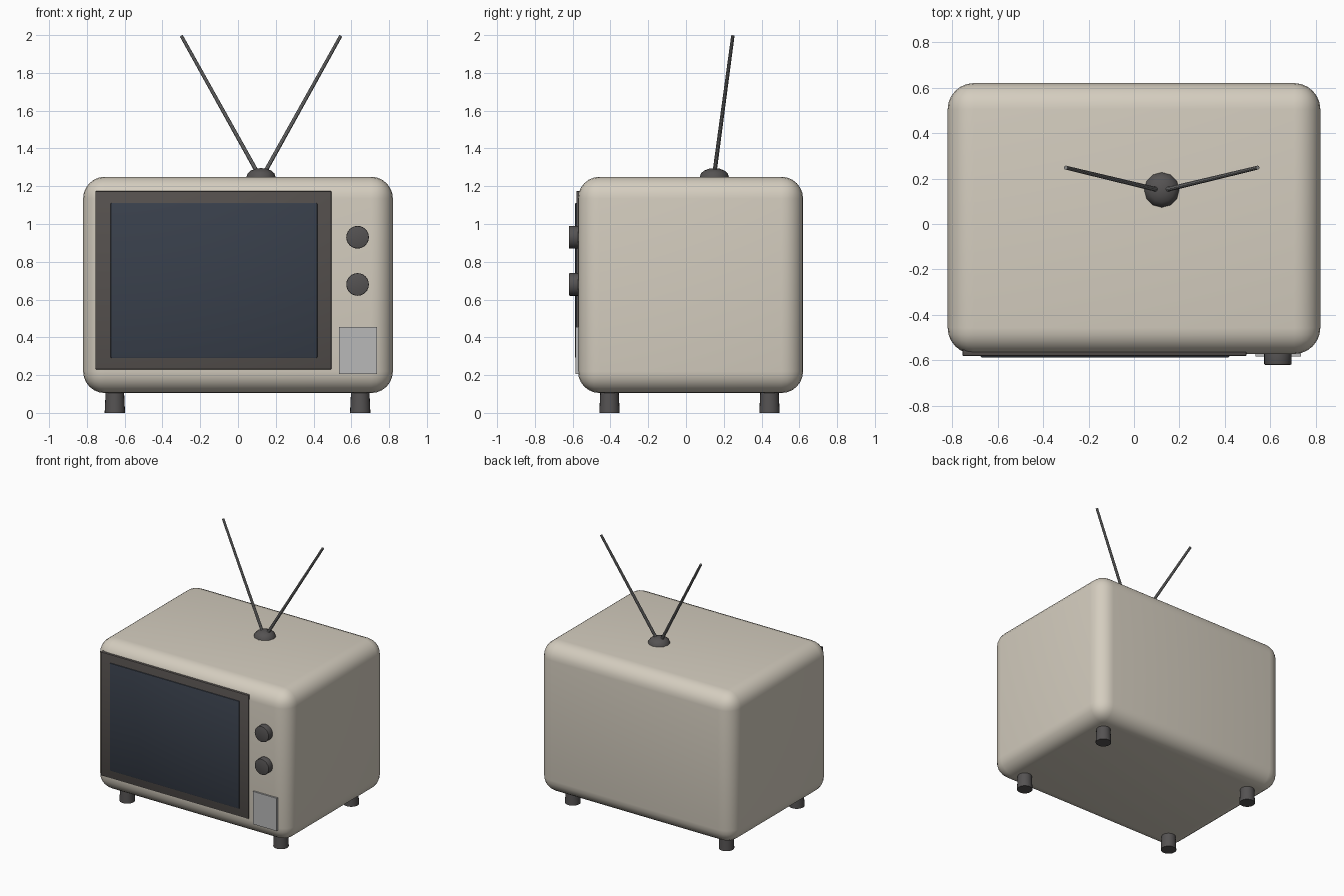
import bpy, math
from mathutils import Vector

if "Cube" in bpy.data.objects:
    bpy.data.objects.remove(bpy.data.objects["Cube"])


def material(name, r, g, b):
    m = bpy.data.materials.new(name)
    m.diffuse_color = (r, g, b, 1)
    m.use_nodes = True
    m.node_tree.nodes["Principled BSDF"].inputs["Base Color"].default_value = m.diffuse_color
    return m


CREAM = material("cream", 0.66, 0.61, 0.52)
DARK = material("dark_grey", 0.09, 0.085, 0.085)
BEZEL = material("bezel_brown", 0.09, 0.08, 0.075)
GLASS = material("glass_blue", 0.04, 0.05, 0.07)
SILVER = material("silver", 0.48, 0.48, 0.48)
METAL = material("metal", 0.25, 0.25, 0.25)


def finish(ob, name, mat, bevel=0, segments=2):
    ob.name = name
    ob.data.materials.append(mat)
    if bevel:
        mod = ob.modifiers.new("Bevel", 'BEVEL')
        mod.width, mod.segments = bevel, segments
        bpy.ops.object.modifier_apply(modifier=mod.name)
    bpy.ops.object.shade_smooth_by_angle(angle=math.radians(35))
    return ob


def box(name, lo, hi, mat, bevel=0, segments=2):
    lo, hi = Vector(lo), Vector(hi)
    bpy.ops.mesh.primitive_cube_add(size=1, location=(lo + hi) / 2)
    ob = bpy.context.object
    ob.scale = hi - lo
    bpy.ops.object.transform_apply(location=False, rotation=False, scale=True)
    return finish(ob, name, mat, bevel, segments)


def rod(name, a, b, r1, r2, mat, sides=24, bevel=0):
    a, b = Vector(a), Vector(b)
    d = b - a
    bpy.ops.mesh.primitive_cone_add(vertices=sides, radius1=r1, radius2=r2,
                                    depth=d.length, location=(a + b) / 2)
    ob = bpy.context.object
    ob.rotation_euler = d.to_track_quat('Z', 'Y').to_euler()
    return finish(ob, name, mat, bevel)


# Rounded cabinet
box("cabinet", (-0.82, -0.572, 0.105), (0.82, 0.62, 1.25), CREAM, 0.115, 6)

# Front face: bezel, screen and control plate
box("bezel", (-0.755, -0.581, 0.23), (0.495, -0.50, 1.175), BEZEL, 0.006)
box("screen", (-0.675, -0.587, 0.29), (0.42, -0.52, 1.112), GLASS, 0.006)
box("speaker_plate", (0.535, -0.584, 0.205), (0.735, -0.54, 0.455), SILVER)

# Control knobs
for i, z in enumerate((0.93, 0.68)):
    rod(f"knob_{i + 1}", (0.633, -0.55, z), (0.633, -0.62, z), 0.06, 0.06, DARK, 24, 0.005)

# Four feet, wider at the floor
for side, x in (("left", -0.652), ("right", 0.647)):
    for end, y in (("front", -0.405), ("back", 0.442)):
        rod(f"{end}_{side}_foot", (x, y, 0), (x, y, 0.13), 0.054, 0.048, DARK, 20)

# Antenna base dome
bpy.ops.mesh.primitive_uv_sphere_add(segments=12, ring_count=8, radius=1,
                                     location=(0.122, 0.15, 1.25))
dome = bpy.context.object
dome.scale = (0.077, 0.077, 0.046)
bpy.ops.object.transform_apply(location=False, rotation=False, scale=True)
finish(dome, "antenna_base", DARK)

# Splayed rabbit-ear rods
for side, s in (("left", -1), ("right", 1)):
    rod(f"antenna_{side}", (0.122 + s * 0.015, 0.15, 1.265),
        (0.122 + s * 0.422, 0.248, 1.996), 0.011, 0.009, METAL, 10)
